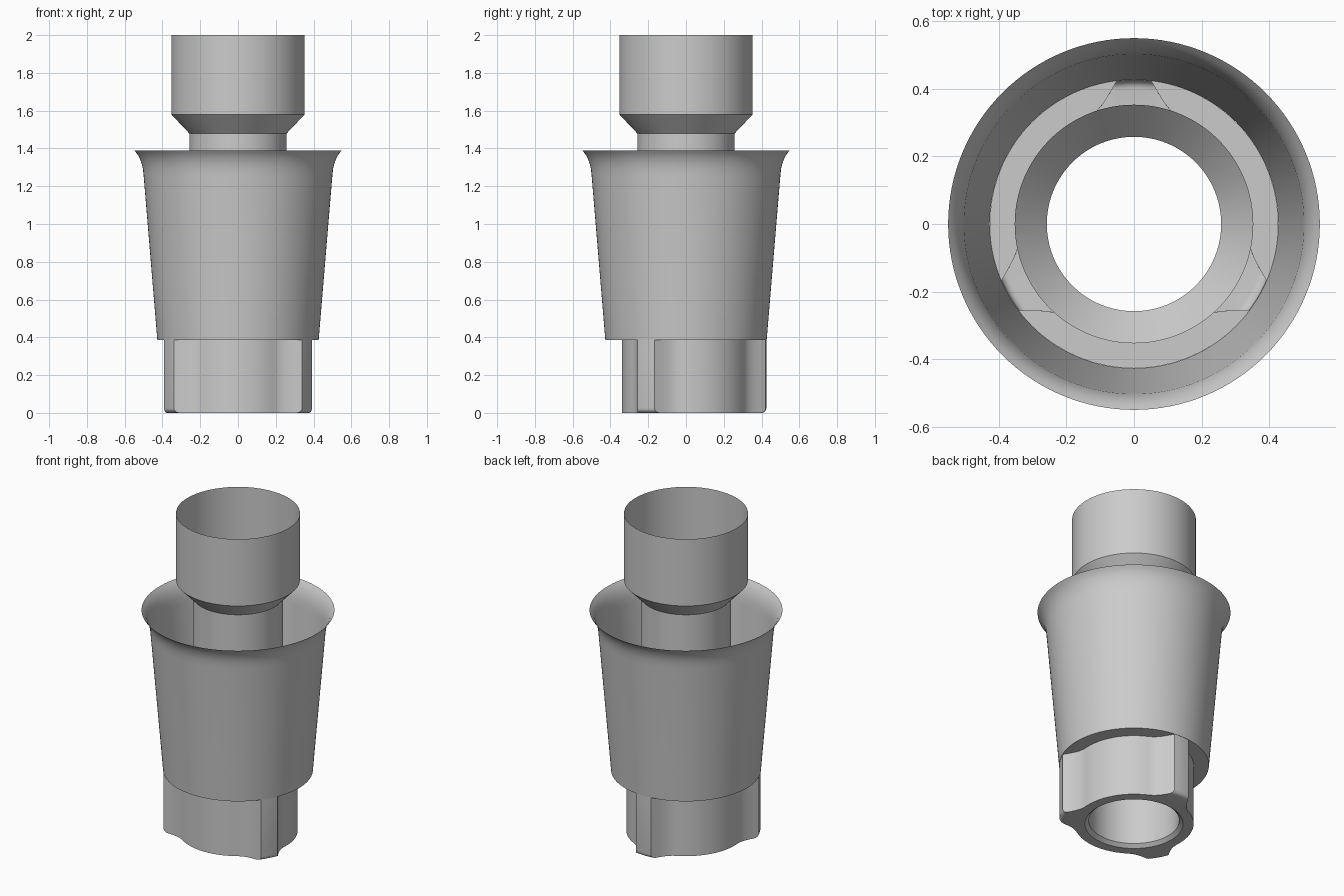
import bpy
import bmesh
from math import cos, sin, pi, radians

cube = bpy.data.objects.get("Cube")
if cube:
    bpy.data.objects.remove(cube, do_unlink=True)

metal = bpy.data.materials.new("light grey metal")
metal.use_nodes = True
metal.diffuse_color = (0.6, 0.6, 0.6, 1)
metal.node_tree.nodes["Principled BSDF"].inputs["Base Color"].default_value = (0.6, 0.6, 0.6, 1)

CORE, TIP, FOOT, CORNER = 0.34, 0.425, 27, 7   # lobe radii and angles in degrees
POWER = 2.4


def circle(radius, z, angles):
    return [(radius * cos(a), radius * sin(a), z) for a in angles]


def lobe_outline(limit):
    """Three lobed outline as (angle, radius), trimmed to a limiting radius."""
    edge = FOOT - (FOOT - CORNER) * ((limit - CORE) / (TIP - CORE)) ** (1 / POWER)

    def flank(a):
        return CORE + (TIP - CORE) * ((FOOT - a) / (FOOT - CORNER)) ** POWER

    side = [edge + (FOOT - edge) * i / 8 for i in range(1, 9)]
    unit = [(-edge + 2 * edge * i / 6, limit) for i in range(7)]
    unit += [(a, flank(a)) for a in side]
    unit += [(FOOT + (120 - 2 * FOOT) * i / 12, CORE) for i in range(1, 12)]
    unit += [(120 - a, flank(a)) for a in reversed(side)]
    return [(radians(a + 90 + 120 * k), r) for k in range(3) for a, r in unit]


def lobe_ring(limit, z):
    return [(r * cos(a), r * sin(a), z) for a, r in lobe_outline(limit)]


def loft(name, rings):
    """Skin a stack of equal-length closed rings, open at both ends."""
    bm = bmesh.new()
    loops = [[bm.verts.new(p) for p in ring] for ring in rings]
    count = len(loops[0])
    for low, high in zip(loops, loops[1:]):
        for i in range(count):
            j = (i + 1) % count
            bm.faces.new((low[i], low[j], high[j], high[i]))
    mesh = bpy.data.meshes.new(name)
    bm.to_mesh(mesh)
    bm.free()
    mesh.materials.append(metal)
    obj = bpy.data.objects.new(name, mesh)
    bpy.context.collection.objects.link(obj)
    bpy.ops.object.select_all(action='DESELECT')
    obj.select_set(True)
    bpy.context.view_layer.objects.active = obj
    bpy.ops.object.shade_smooth_by_angle(angle=radians(30))
    return obj


def lathe(name, profile, segments=128):
    angles = [2 * pi * i / segments for i in range(segments)]
    return loft(name, [circle(r, z, angles) for r, z in profile])


# Central screw channel: chamfered bore, neck, funnel and open top tube
lathe("screw_channel", [(0.28, 0), (0.258, 0.02), (0.258, 1.48), (0.353, 1.58), (0.353, 2)])

# Tapered sleeve with a flared open rim
lathe("tapered_sleeve", [(0.427, 0.385), (0.499, 1.25), (0.503, 1.29), (0.51, 1.32),
                         (0.521, 1.35), (0.535, 1.373), (0.55, 1.39)])

# Lobed connection base: bottom face, rounded lobe tips, walls and shoulder
FILLET = 0.025
rings = [circle(0.28, 0, [a for a, r in lobe_outline(TIP - FILLET)])]
for i in range(6):
    t = pi / 2 * i / 5
    rings.append(lobe_ring(TIP - FILLET * (1 - sin(t)), FILLET * (1 - cos(t))))
rings.append(lobe_ring(TIP, 0.385))
rings.append(circle(0.427, 0.385, [a for a, r in lobe_outline(TIP)]))
loft("lobed_base", rings)
